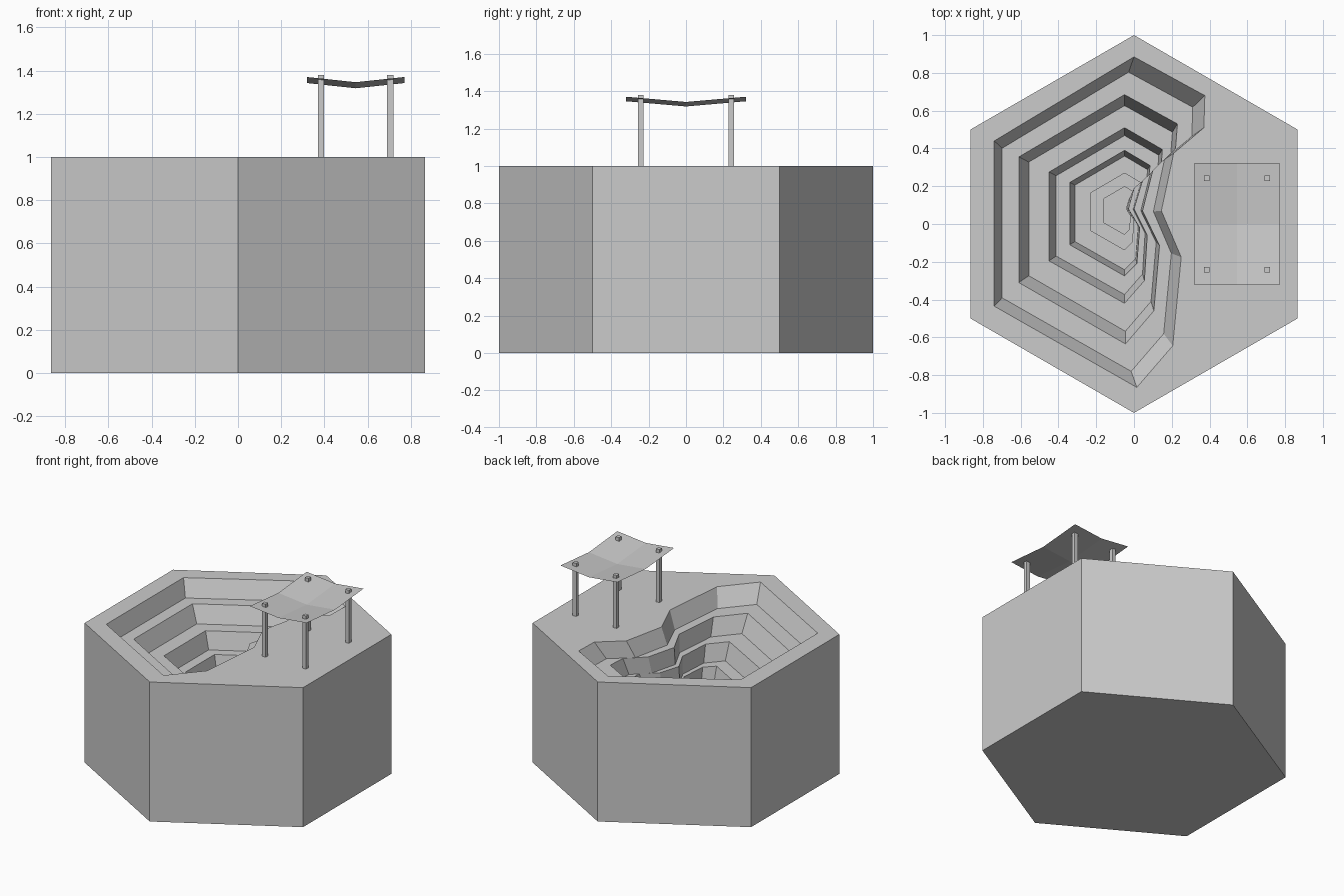
import bpy, bmesh
from math import sin, cos, pi

if "Cube" in bpy.data.objects:
    bpy.data.objects.remove(bpy.data.objects["Cube"])


def finish(bm, name):
    bmesh.ops.recalc_face_normals(bm, faces=bm.faces)
    me = bpy.data.meshes.new(name)
    bm.to_mesh(me)
    bm.free()
    ob = bpy.data.objects.new(name, me)
    bpy.context.collection.objects.link(ob)
    return ob


def scaled(ring, s, c):
    return [(c[0] + (x - c[0]) * s, c[1] + (y - c[1]) * s) for x, y in ring]


# Terrace rims, clockwise from the far corner
rim1 = [(0, .885), (.375, .68), (.37, .51), (.21, .375), (.145, .07),
        (.25, -.175), (.205, -.645), (.015, -.865), (-.74, -.435), (-.74, .44)]
rim2 = [(-.05, .685), (.23, .53), (.22, .40), (.10, .285), (.045, .07),
        (.135, -.115), (.105, -.46), (-.045, -.635), (-.61, -.31), (-.61, .355)]
rim3 = [(-.05, .51), (.15, .395), (.145, .32), (.045, .23), (0, .08),
        (.07, -.06), (.055, -.30), (-.05, -.42), (-.45, -.195), (-.45, .275)]
rim4 = [(-.05, .39), (.085, .31), (.08, .26), (0, .19), (-.03, .08),
        (.03, -.02), (.015, -.21), (-.05, -.275), (-.34, -.11), (-.34, .22)]
mid = (-.05, .08)

# Each step: rim, then the foot of its sloping wall
STEP = .12
levels = []
for i, rim in enumerate((rim1, rim2, rim3, rim4)):
    foot = scaled(rim, .905, (-.3, .03) if i == 0 else (-.05, .07))
    levels += [(rim, 1 - STEP * i), (foot, 1 - STEP * (i + 1))]
# Two innermost steps have vertical walls
for i, s in ((4, .61), (5, .38)):
    ring = scaled(rim4, s, mid)
    levels += [(ring, 1 - STEP * i), (ring, 1 - STEP * (i + 1))]

# Hexagonal block with the stepped pit
bm = bmesh.new()


def add_ring(points, z):
    return [bm.verts.new((x, y, z)) for x, y in points]


def bridge(a, b):
    n = len(a)
    for i in range(n):
        j = (i + 1) % n
        bm.faces.new((a[i], a[j], b[j], b[i]))


hexagon = [(sin(k * pi / 3), cos(k * pi / 3)) for k in range(6)]
base, top = add_ring(hexagon, 0), add_ring(hexagon, 1)
bm.faces.new(base)
bridge(base, top)
rings = [add_ring(p, z) for p, z in levels]
for a, b in zip(rings, rings[1:]):
    bridge(a, b)
bm.faces.new(rings[-1])
# Top surface around the pit opening
open_edges = [e for e in bm.edges if len(e.link_faces) == 1]
bmesh.ops.triangle_fill(bm, edges=open_edges, use_beauty=True, normal=(0, 0, 1))
bmesh.ops.dissolve_limit(bm, angle_limit=.001, verts=bm.verts, edges=[
    e for e in bm.edges if all(v.co.z > .999 for v in e.verts)])
finish(bm, "terraced_block")

# Canopy posts
for i, x in enumerate((.385, .705)):
    for j, y in enumerate((-.242, .242)):
        bm = bmesh.new()
        bmesh.ops.create_cube(bm, size=1)
        for v in bm.verts:
            v.co = (x + v.co.x * .028, y + v.co.y * .028, 1.19 + v.co.z * .38)
        finish(bm, f"canopy_post_{i * 2 + j + 1}")

# Sagging canopy sheet
bm = bmesh.new()
grid = [[bm.verts.new((.545 + .225 * u, .322 * w,
                       1.318 + .024 * abs(u) + .028 * abs(w)))
         for u in (-1, 0, 1)] for w in (-1, 0, 1)]
for r in range(2):
    for c in range(2):
        bm.faces.new((grid[r][c], grid[r][c + 1], grid[r + 1][c + 1], grid[r + 1][c]))
finish(bm, "canopy_sheet")
